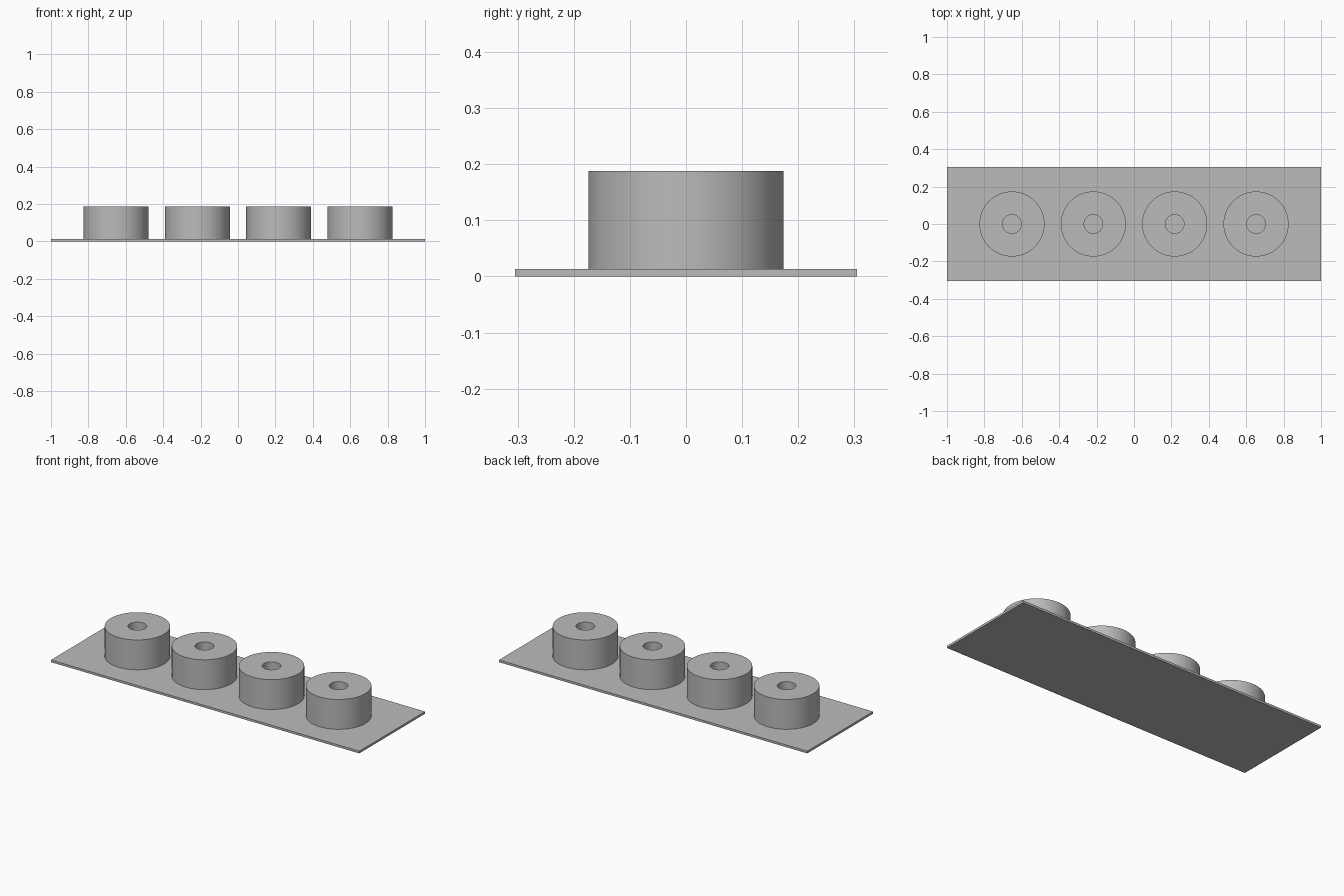
import bpy
import bmesh
from math import tau, radians
from mathutils import Vector

cube = bpy.data.objects.get("Cube")
if cube:
    bpy.data.objects.remove(cube, do_unlink=True)

LENGTH, WIDTH, THICK = 2.0, 0.609, 0.013
OUTER, BORE, TOP = 0.174, 0.05, 0.188
SPACING, COUNT, SEGMENTS = 0.435, 4, 64

# One plain grey for everything
grey = bpy.data.materials.new("light grey")
grey.use_nodes = True
colour = (0.5, 0.5, 0.5, 1)
grey.diffuse_color = colour
grey.node_tree.nodes["Principled BSDF"].inputs["Base Color"].default_value = colour


def add_object(name, bm, location):
    bmesh.ops.recalc_face_normals(bm, faces=bm.faces)
    mesh = bpy.data.meshes.new(name)
    bm.to_mesh(mesh)
    bm.free()
    mesh.materials.append(grey)
    obj = bpy.data.objects.new(name, mesh)
    obj.location = location
    bpy.context.collection.objects.link(obj)
    return obj


# Flat base plate
bm = bmesh.new()
bmesh.ops.create_cube(bm, size=1)
bmesh.ops.scale(bm, vec=(LENGTH, WIDTH, THICK), verts=bm.verts)
add_object("base_plate", bm, (0, 0, THICK / 2))


def ring(name, x):
    """Thick-walled cylinder with a central bore, turned from a rectangle."""
    bm = bmesh.new()
    height = TOP - THICK
    profile = [(BORE, 0), (OUTER, 0), (OUTER, height), (BORE, height)]
    verts = [bm.verts.new((r, 0, z)) for r, z in profile]
    edges = [bm.edges.new((verts[i - 1], verts[i])) for i in range(len(verts))]
    bmesh.ops.spin(bm, geom=verts + edges, cent=Vector(), axis=(0, 0, 1),
                   angle=tau, steps=SEGMENTS, use_merge=True)
    bmesh.ops.remove_doubles(bm, verts=bm.verts, dist=0.0001)
    obj = add_object(name, bm, (x, 0, THICK))
    bpy.ops.object.select_all(action="DESELECT")
    obj.select_set(True)
    bpy.context.view_layer.objects.active = obj
    bpy.ops.object.shade_smooth_by_angle(angle=radians(30))


# Row of bored cylinders standing on the plate
for i in range(COUNT):
    ring(f"bored_cylinder_{i + 1}", (i - (COUNT - 1) / 2) * SPACING)
